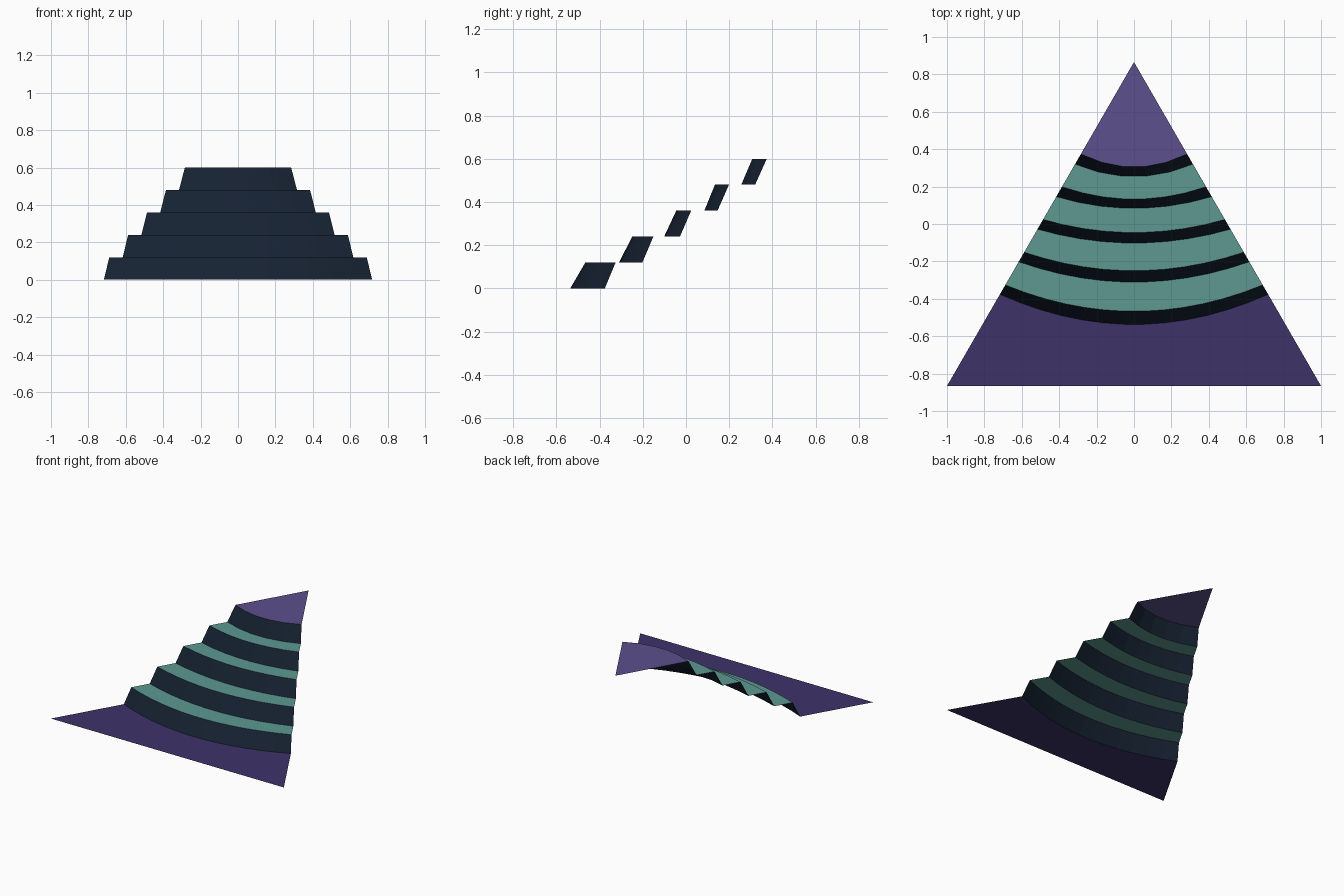
import bpy, math

if "Cube" in bpy.data.objects:
    bpy.data.objects.remove(bpy.data.objects["Cube"])

H = math.sqrt(3) / 2      # half height of the equilateral footprint
RISE = 0.12


def material(name, rgb):
    m = bpy.data.materials.new(name)
    m.diffuse_color = (*rgb, 1)
    m.use_nodes = True
    m.node_tree.nodes["Principled BSDF"].inputs["Base Color"].default_value = m.diffuse_color
    return m


LOW = material("deep_purple", (0.048, 0.032, 0.141))
TOP = material("light_purple", (0.107, 0.080, 0.262))
TEAL = material("teal", (0.109, 0.314, 0.279))
DARK = material("dark_navy", (0.008, 0.016, 0.032))


def arc(y_mid, y_end, z, n):
    """Bowed contour from the left to the right side of the triangle."""
    x_end = (H - y_end) / math.sqrt(3)
    pts = []
    for i in range(n + 1):
        t = 2 * i / n - 1
        s = (t * t - 1 / n**2) / (1 - 1 / n**2)
        pts.append((x_end * t, y_mid + (y_end - y_mid) * s, z))
    return pts


def sheet(name, verts, faces, mat):
    me = bpy.data.meshes.new(name)
    me.from_pydata(verts, [], faces)
    me.materials.append(mat)
    me.update()
    ob = bpy.data.objects.new(name, me)
    bpy.context.collection.objects.link(ob)


def flat(name, front, back, mat):
    verts = front + back[::-1]
    sheet(name, verts, [range(len(verts))], mat)


# Middle y of each riser's foot and head, then segment count
steps = [(-0.536, -0.466, 13), (-0.310, -0.249, 11), (-0.101, -0.045, 9),
         (0.085, 0.134, 7), (0.256, 0.307, 5)]
feet, heads = [], []
for k, (y_foot, y_head, n) in enumerate(steps):
    feet.append(arc(y_foot, -0.376 + 0.174 * k, RISE * k, n))
    heads.append(arc(y_head, -0.326 + 0.175 * k, RISE * (k + 1), n))

# Ground level and summit
flat("base_level", [(-1, -H, 0), (1, -H, 0)], feet[0], LOW)
flat("top_level", heads[-1], [(0, H, RISE * 5)], TOP)

# Sloped risers
for k, (a, b) in enumerate(zip(feet, heads)):
    n = len(a)
    sheet(f"riser_{k + 1}", a + b,
          [(i, i + 1, n + i + 1, n + i) for i in range(n - 1)], DARK)

# Flat treads between risers
for k in range(4):
    flat(f"tread_{k + 1}", heads[k], feet[k + 1], TEAL)
